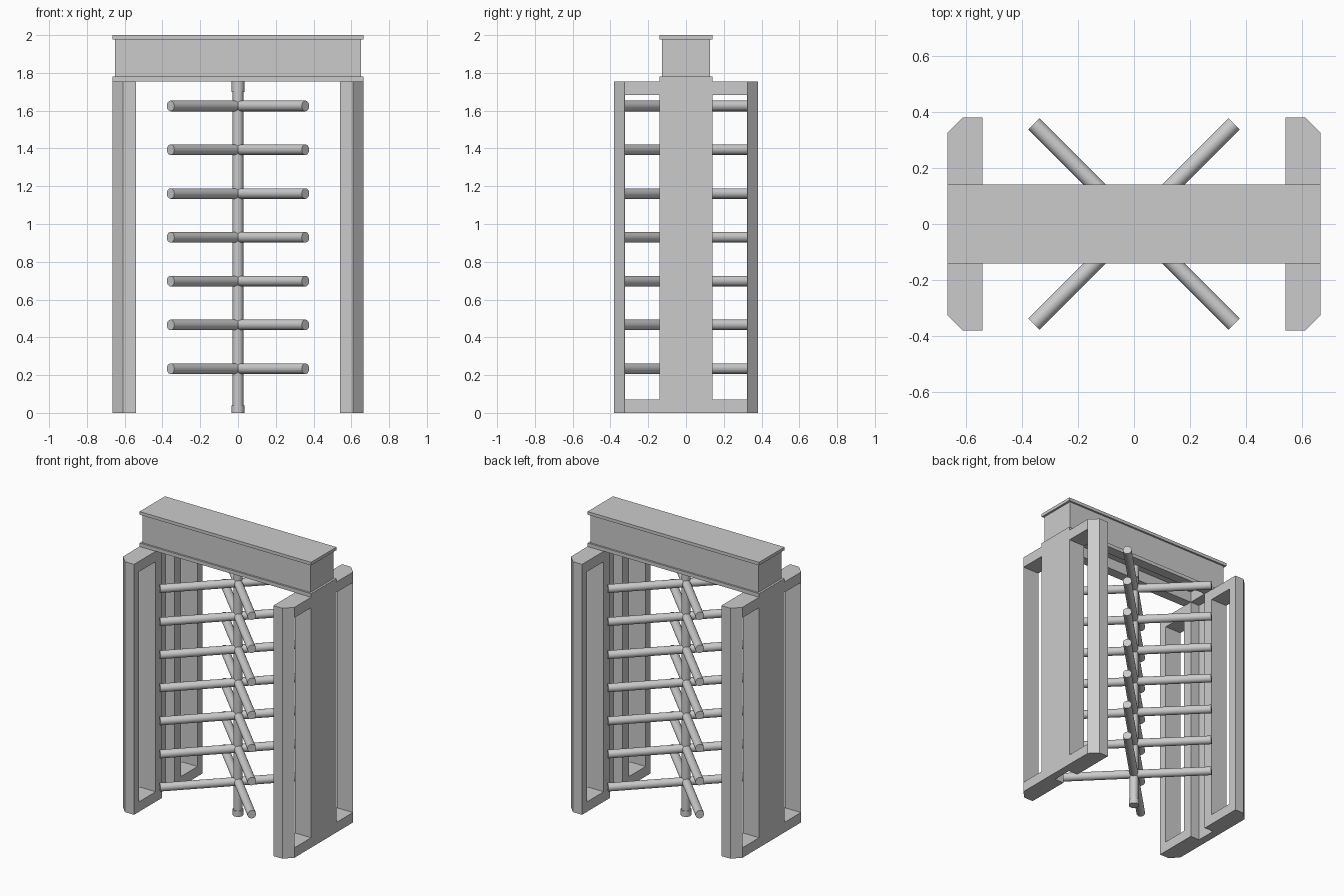
import bpy, bmesh, math
from mathutils import Matrix, Vector

old = bpy.data.objects.get("Cube")
if old:
    bpy.data.objects.remove(old, do_unlink=True)

grey = bpy.data.materials.new("light_grey_metal")
grey.use_nodes = True
colour = (0.6, 0.6, 0.6, 1)
grey.diffuse_color = colour
grey.node_tree.nodes["Principled BSDF"].inputs["Base Color"].default_value = colour


def add_object(name, bm):
    bmesh.ops.recalc_face_normals(bm, faces=bm.faces)
    mesh = bpy.data.meshes.new(name)
    bm.to_mesh(mesh)
    bm.free()
    mesh.materials.append(grey)
    obj = bpy.data.objects.new(name, mesh)
    bpy.context.collection.objects.link(obj)
    return obj


def prism(name, outline, z0, z1):
    """Extrude a plan outline from z0 up to z1."""
    bm = bmesh.new()
    face = bm.faces.new([bm.verts.new((x, y, z0)) for x, y in outline])
    top = bmesh.ops.extrude_face_region(bm, geom=[face])["geom"]
    verts = [g for g in top if isinstance(g, bmesh.types.BMVert)]
    bmesh.ops.translate(bm, verts=verts, vec=(0, 0, z1 - z0))
    return add_object(name, bm)


def box(name, x0, x1, y0, y1, z0, z1):
    return prism(name, [(x0, y0), (x1, y0), (x1, y1), (x0, y1)], z0, z1)


def rod(name, start, end, radius):
    start, end = Vector(start), Vector(end)
    axis = end - start
    turn = axis.to_track_quat("Z", "Y").to_matrix().to_4x4()
    bm = bmesh.new()
    bmesh.ops.create_cone(bm, cap_ends=True, segments=24, radius1=radius, radius2=radius,
                          depth=axis.length, matrix=Matrix.Translation((start + end) / 2) @ turn)
    for face in bm.faces:
        face.smooth = len(face.verts) == 4
    for edge in bm.edges:
        edge.smooth = all(f.smooth for f in edge.link_faces)
    return add_object(name, bm)


INNER, OUTER, HALF_DEPTH = 0.54, 0.665, 0.38
CHAMFER, POST = 0.055, 0.057
PANEL, SLOT, SLOT_X = 0.14, 0.07, 0.61
TOP = 1.755

# Side frames: slotted centre column, chamfered posts and rails
for side, sx in (("left", 1), ("right", -1)):
    column = [(INNER, -PANEL), (OUTER, -PANEL), (OUTER, PANEL), (INNER, PANEL),
              (INNER, SLOT), (SLOT_X, SLOT), (SLOT_X, -SLOT), (INNER, -SLOT)]
    prism(side + "_column", [(sx * x, y) for x, y in column], 0, TOP)
    for end, sy in (("back", 1), ("front", -1)):
        inside = HALF_DEPTH - POST
        post = [(INNER, inside), (OUTER, inside), (OUTER, HALF_DEPTH - CHAMFER),
                (OUTER - CHAMFER, HALF_DEPTH), (INNER, HALF_DEPTH)]
        prism(f"{side}_{end}_post", [(sx * x, sy * y) for x, y in post], 0, TOP)
        for level, z0, z1 in (("bottom", 0, 0.07), ("top", 1.682, TOP)):
            box(f"{side}_{end}_{level}_rail", sx * INNER, sx * OUTER,
                sy * PANEL, sy * inside, z0, z1)

# Overhead beam with a slot along its underside
BODY_X, BODY_Y, PLATE_Z, SLOT_Z = 0.65, 0.127, 1.78, 1.83
for end, sy in (("back", 1), ("front", -1)):
    box(end + "_beam_flange", -INNER, INNER, sy * SLOT, sy * PANEL, TOP, PLATE_Z)
    box(end + "_beam_wall", -INNER, INNER, sy * SLOT, sy * BODY_Y, PLATE_Z, SLOT_Z)
for side, sx in (("left", 1), ("right", -1)):
    box(side + "_beam_end_plate", sx * INNER, sx * OUTER, -PANEL, PANEL, TOP, PLATE_Z)
    box(side + "_beam_end", sx * INNER, sx * BODY_X, -BODY_Y, BODY_Y, PLATE_Z, SLOT_Z)
box("beam_body", -BODY_X, BODY_X, -BODY_Y, BODY_Y, SLOT_Z, 1.978)
box("beam_cap", -OUTER, OUTER, -PANEL, PANEL, 1.978, 2)

# Rotor shaft with end collars
rod("rotor_shaft", (0, 0, 0.02), (0, 0, SLOT_Z), 0.028)
rod("bottom_collar", (0, 0, 0), (0, 0, 0.04), 0.034)
rod("top_collar", (0, 0, 1.7), (0, 0, SLOT_Z), 0.034)

# Seven tiers of four diagonal arms
for tier in range(7):
    z = 0.234 + tier * 0.2318
    for quarter in range(4):
        angle = math.radians(45 + 90 * quarter)
        tip = (0.505 * math.cos(angle), 0.505 * math.sin(angle), z)
        rod(f"arm_{tier + 1}_{quarter + 1}", (0, 0, z), tip, 0.028)
